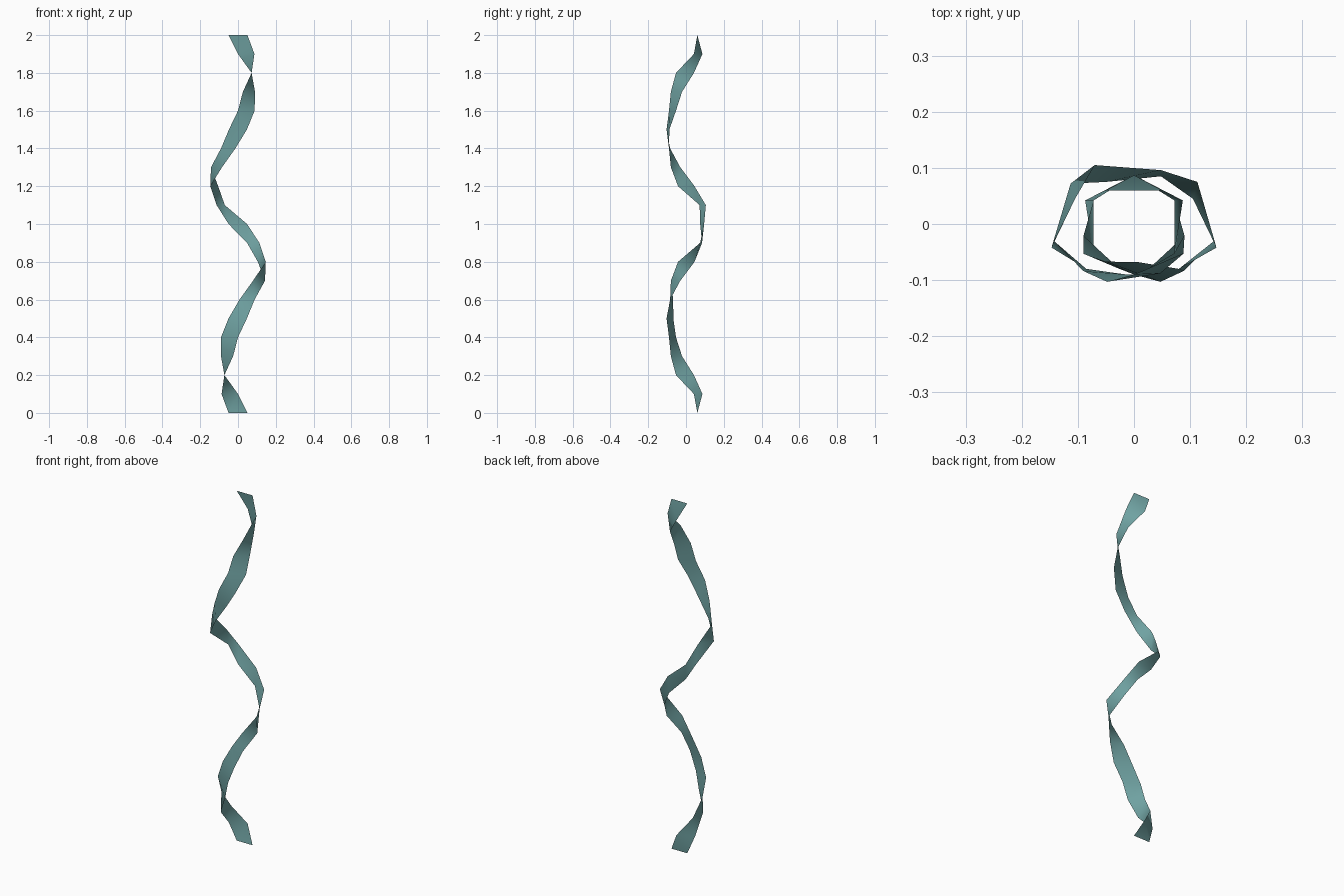
import bpy, bmesh

STEP = 0.1  # height between ribbon rows

# Plan (x, y) of the two long edges of the spiral ribbon, bottom to top
trailing = [(.05, .06), (0, .087), (-.072, .042), (-.09, -.021), (-.09, -.053),
            (-.05, -.067), (.008, -.068), (.08, -.08), (.147, -.042), (.113, .075),
            (.048, .096), (-.07, .105), (-.105, .045), (-.143, -.03), (-.09, -.084),
            (-.048, -.103), (0, -.09), (.026, -.08), (.072, -.053), (.087, .042),
            (.05, .06)]
leading = [(-.05, .06), (-.087, .042), (-.072, -.053), (-.026, -.08), (0, -.09),
           (.047, -.103), (.088, -.084), (.143, -.03), (.105, .045), (.048, .085),
           (-.05, .075), (-.113, .072), (-.147, -.042), (-.085, -.08), (-.014, -.09),
           (.047, -.088), (.088, -.053), (.09, -.021), (.072, .042), (0, .087),
           (-.05, .06)]

# Ribbon: one quad between each pair of rows
bm = bmesh.new()
rows = [[bm.verts.new((x, y, i * STEP)) for x, y in pair]
        for i, pair in enumerate(zip(trailing, leading))]
for (a, b), (c, d) in zip(rows, rows[1:]):
    bm.faces.new((b, a, c, d)).smooth = True

mesh = bpy.data.meshes.new("spiral_ribbon")
bm.to_mesh(mesh)
bm.free()
ribbon = bpy.data.objects.new("spiral_ribbon", mesh)
bpy.context.collection.objects.link(ribbon)

# Teal finish
mat = bpy.data.materials.new("teal")
mat.diffuse_color = (0.16, 0.36, 0.36, 1)
mesh.materials.append(mat)
